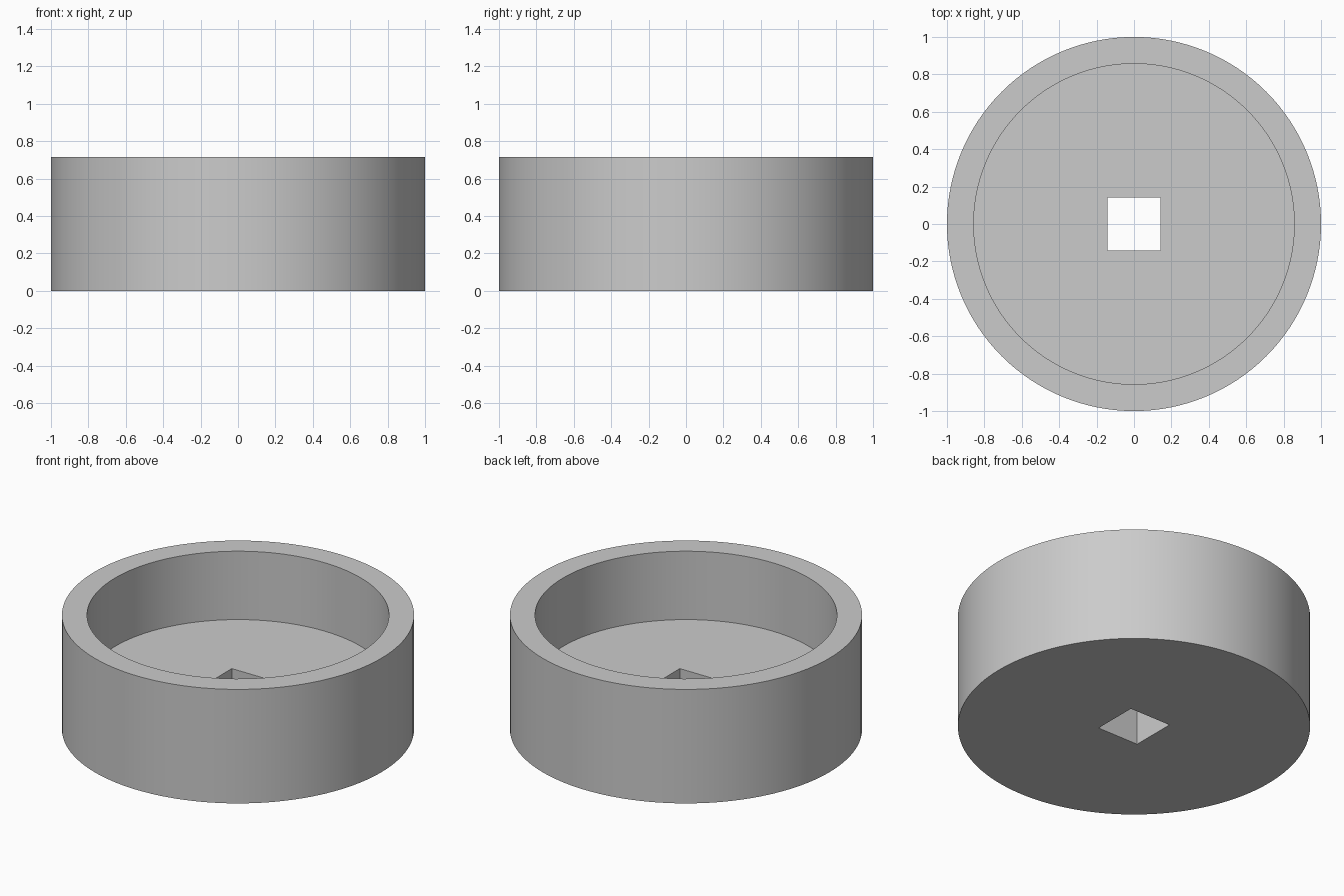
import bpy, bmesh, math

cube = bpy.data.objects.get("Cube")
if cube:
    bpy.data.objects.remove(cube, do_unlink=True)

UNIT = 1 / 7                      # wall thickness; other sizes are multiples of it
SEGMENTS = 128
HEIGHT, FLOOR = 5 * UNIT, 2 * UNIT
OUTER, INNER = 7 * UNIT, 6 * UNIT
HOLE = UNIT * math.sqrt(2)        # corner radius of the square hole

grey = bpy.data.materials.new("plain grey")
grey.use_nodes = True
colour = (0.6, 0.6, 0.6, 1)
grey.diffuse_color = colour
grey.node_tree.nodes["Principled BSDF"].inputs["Base Color"].default_value = colour

bm = bmesh.new()


def ring(radius, z, count=SEGMENTS):
    """Loop of vertices at one height, starting on a diagonal."""
    angles = [math.pi / 4 + math.tau * i / count for i in range(count)]
    return [bm.verts.new((radius * math.cos(a), radius * math.sin(a), z)) for a in angles]


def bridge(a, b):
    """Quads between two loops of equal count."""
    for i in range(len(a)):
        bm.faces.new((a[i - 1], a[i], b[i], b[i - 1]))


def plate(circle, square):
    """Flat faces between a circle and the square hole, one per quadrant."""
    step = len(circle) // 4
    looped = circle + circle[:1]
    for i in range(4):
        arc = looped[i * step:(i + 1) * step + 1]
        bm.faces.new(arc + [square[(i + 1) % 4], square[i]])


# Cup walls and rim
outer_bottom, outer_top = ring(OUTER, 0), ring(OUTER, HEIGHT)
inner_top, inner_floor = ring(INNER, HEIGHT), ring(INNER, FLOOR)
bridge(outer_bottom, outer_top)
bridge(outer_top, inner_top)
bridge(inner_top, inner_floor)

# Floor with a square hole through it
hole_top, hole_bottom = ring(HOLE, FLOOR, 4), ring(HOLE, 0, 4)
plate(inner_floor, hole_top)
bridge(hole_top, hole_bottom)
plate(outer_bottom, hole_bottom)
bmesh.ops.recalc_face_normals(bm, faces=bm.faces[:])

mesh = bpy.data.meshes.new("round_cup")
bm.to_mesh(mesh)
bm.free()
mesh.materials.append(grey)
cup = bpy.data.objects.new("round_cup", mesh)
bpy.context.collection.objects.link(cup)

# Smooth round walls with crisp rims
bpy.ops.object.select_all(action="DESELECT")
cup.select_set(True)
bpy.context.view_layer.objects.active = cup
bpy.ops.object.shade_smooth_by_angle(angle=math.radians(30))
